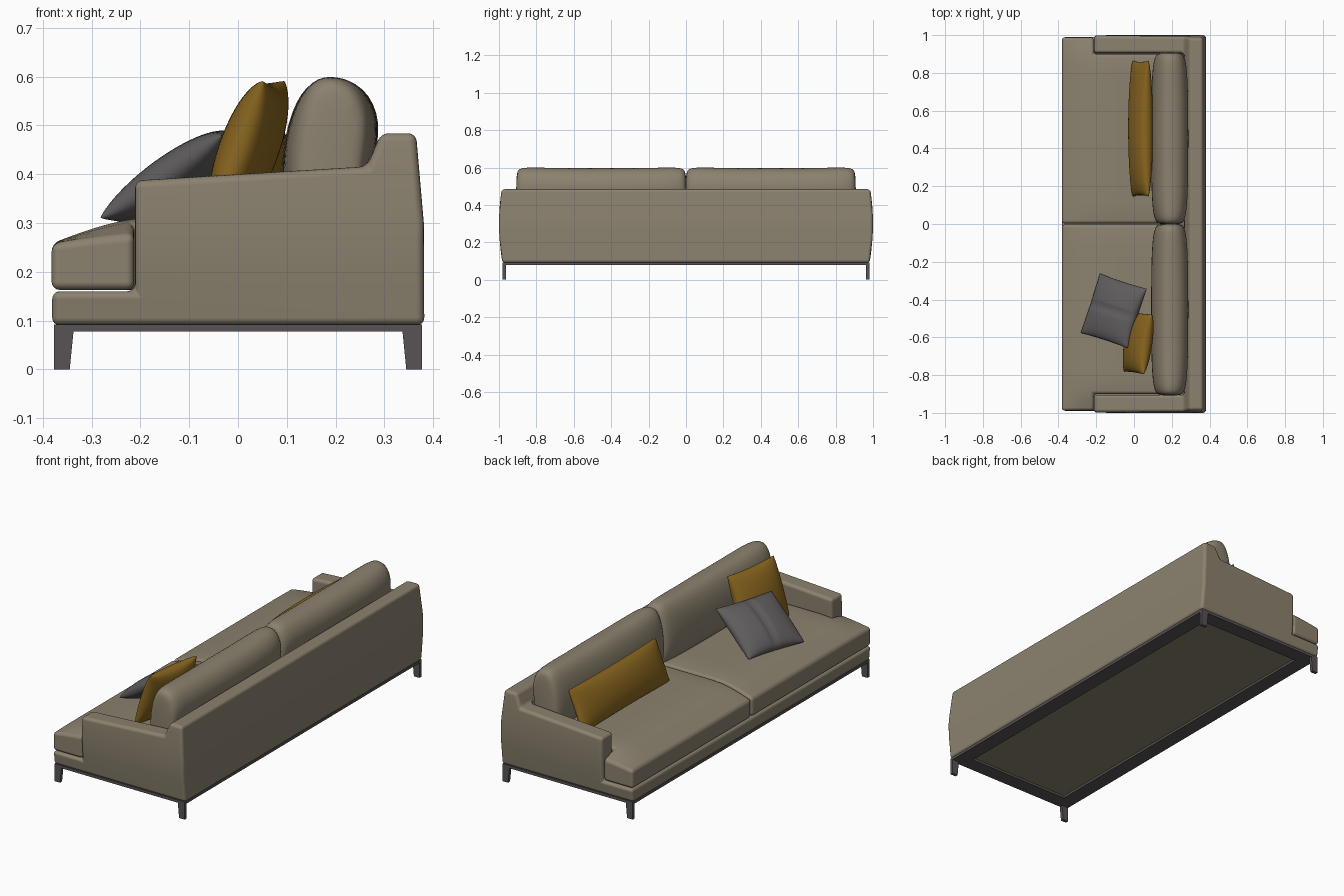
import bpy, bmesh, math
from mathutils import Vector, Matrix

if "Cube" in bpy.data.objects:
    bpy.data.objects.remove(bpy.data.objects["Cube"])


def material(name, rgb):
    m = bpy.data.materials.new(name)
    m.diffuse_color = (*rgb, 1)
    m.use_nodes = True
    m.node_tree.nodes["Principled BSDF"].inputs["Base Color"].default_value = m.diffuse_color
    return m


BEIGE = material("beige fabric", (0.26, 0.222, 0.158))
MUSTARD = material("mustard fabric", (0.26, 0.135, 0.014))
GREY = material("grey fabric", (0.115, 0.106, 0.109))
DARK = material("dark frame", (0.098, 0.086, 0.09))


def finish(name, bm, mat, smooth=True, bevel=0, subsurf=0, matrix=None):
    bmesh.ops.recalc_face_normals(bm, faces=bm.faces)
    for f in bm.faces:
        f.smooth = smooth
    me = bpy.data.meshes.new(name)
    bm.to_mesh(me)
    bm.free()
    me.materials.append(mat)
    ob = bpy.data.objects.new(name, me)
    bpy.context.collection.objects.link(ob)
    if matrix:
        ob.matrix_world = matrix
    if bevel:
        mod = ob.modifiers.new("bevel", 'BEVEL')
        mod.width, mod.segments = bevel, 4
        mod.limit_method, mod.angle_limit = 'ANGLE', math.radians(35)
        mod.harden_normals = True
    if subsurf:
        mod = ob.modifiers.new("subsurf", 'SUBSURF')
        mod.levels = mod.render_levels = subsurf
    return ob


def box(name, lo, hi, mat, taper=0):
    # box with an optional inward taper of the foot along x
    bm = bmesh.new()
    bmesh.ops.create_cube(bm, size=1)
    for v in bm.verts:
        low = v.co.z < 0
        v.co = Vector([lo[k] + (v.co[k] + 0.5) * (hi[k] - lo[k]) for k in range(3)])
        if low and abs(v.co.x) < 0.36:
            v.co.x += math.copysign(taper, v.co.x)
    return finish(name, bm, mat, smooth=False)


# sofa body: base, arms and back in one shell, from a side profile
P = [(-0.381, 0.09), (-0.381, 0.16), (-0.211, 0.16), (-0.211, 0.387), (0.265, 0.416),
     (0.293, 0.484), (0.365, 0.484), (0.381, 0.3), (0.382, 0.09), (0.265, 0.16)]
ARM = list(range(9))
MID = [0, 1, 2, 9, 4, 5, 6, 7, 8]
bm = bmesh.new()
rows = [[bm.verts.new((x, y, z)) for x, z in P] for y in (-1, -0.905, 0.905, 1)]
for s, loop in enumerate((ARM, MID, ARM)):
    for a, b in zip(loop, loop[1:] + loop[:1]):
        bm.faces.new((rows[s][a], rows[s][b], rows[s + 1][b], rows[s + 1][a]))
for s in (0, 3):
    bm.faces.new([rows[s][i] for i in ARM])
for s in (1, 2):
    bm.faces.new([rows[s][i] for i in (2, 3, 4, 9)])
bmesh.ops.delete(bm, geom=[v for v in bm.verts if not v.link_faces], context='VERTS')
for z in (0.21, 0.26, 0.34, 0.45):
    bmesh.ops.bisect_plane(bm, geom=bm.verts[:] + bm.edges[:] + bm.faces[:],
                           plane_co=(0, 0, z), plane_no=(0, 0, 1))
for v in bm.verts:  # bulging arm sides
    if abs(v.co.y) > 0.95:
        v.co.y = math.copysign(0.982 + 0.018 * math.sin(math.pi * (v.co.z - 0.09) / 0.42), v.co.y)
finish("sofa_body", bm, BEIGE, bevel=0.016)


def ease(d, w):
    return math.sin(min(1, max(0, d / w)) * math.pi / 2)


# seat cushions: L-shaped, crowned tops, wrapping the arm fronts
def seat_cushion(name, side):
    xs = [-0.382 + 0.169 * i / 6 for i in range(7)] + [-0.213 + 0.475 * i / 8 for i in range(1, 9)]
    ys = [0.003 + 0.897 * i / 16 for i in range(17)] + [0.93, 0.96, 0.988]
    bm = bmesh.new()
    cache = {}

    def vert(i, j, k):
        if (i, j, k) not in cache:
            x, y, z = xs[i], ys[j], 0.163
            if k:
                crown = ease(x + 0.382, 0.22) * (0.35 + 0.65 * ease(0.988 - y, 0.15))
                z = 0.258 + 0.054 * crown * (0.85 + 0.15 * ease(y, 0.08))
            cache[i, j, k] = bm.verts.new((x, side * y, z))
        return cache[i, j, k]

    cells = {(i, j) for i in range(len(xs) - 1) for j in range(len(ys) - 1) if i < 6 or j < 16}
    for i, j in cells:
        ring = [(i, j), (i + 1, j), (i + 1, j + 1), (i, j + 1)]
        for k in (0, 1):
            bm.faces.new([vert(a, b, k) for a, b in ring])
        near = [(i, j - 1), (i + 1, j), (i, j + 1), (i - 1, j)]
        for n in range(4):
            if near[n] not in cells:
                a, b = ring[n], ring[(n + 1) % 4]
                bm.faces.new((vert(*a, 0), vert(*b, 0), vert(*b, 1), vert(*a, 1)))
    finish(name, bm, BEIGE, bevel=0.016)


# back cushions: side profile lofted along y with narrowed ends
BACK = [(0.10, 0.28), (0.085, 0.42), (0.11, 0.54), (0.15, 0.598), (0.2, 0.604),
        (0.26, 0.585), (0.295, 0.51), (0.275, 0.42), (0.26, 0.28)]
LOFT = [(1, 0.55, 0.9), (0.965, 0.78, 0.985), (0.85, 0.92, 1), (0.6, 0.99, 0.992), (0.3, 1, 0.985)]


def back_cushion(name, side):
    bm = bmesh.new()
    secs = [(-t, a, b) for t, a, b in LOFT] + [(0, 1.02, 0.99)] + LOFT[::-1]
    loops = []
    for t, sx, sz in secs:
        y = side * (0.453 + 0.456 * t)
        loops.append([bm.verts.new((0.19 + (x - 0.19) * sx, y, 0.28 + (z - 0.28) * sz)) for x, z in BACK])
    n = len(BACK)
    for a, b in zip(loops, loops[1:]):
        for i in range(n):
            bm.faces.new((a[i], a[(i + 1) % n], b[(i + 1) % n], b[i]))
    bm.faces.new(loops[0])
    bm.faces.new(loops[-1])
    finish(name, bm, BEIGE, subsurf=2)


for side, label in ((-1, "left"), (1, "right")):
    seat_cushion(label + "_seat_cushion", side)
    back_cushion(label + "_back_cushion", side)


# loose pillows: two puffed sheets sharing a rim, leaning back
def pillow(name, w, h, t, loc, yaw, lean, mat, crease=0):
    bm = bmesh.new()
    for s in (-1, 1):
        verts = bmesh.ops.create_grid(bm, x_segments=28, y_segments=28, size=1)["verts"]
        for v in verts:
            u, q = (math.sin(c * math.pi / 2) for c in v.co.xy)
            puff = max(0, (1 - u * u) * (1 - q * q)) ** 0.42
            puff *= 1 - crease * math.exp(-(u / 0.07) ** 2)
            v.co = (w / 2 * u * (1 - 0.02 * (1 - q * q)),
                    h / 2 * q * (1 - 0.05 * (1 - u * u)), s * t / 2 * puff)
    bmesh.ops.remove_doubles(bm, verts=bm.verts, dist=0.0002)
    yaw, lean = math.radians(yaw), math.radians(lean)
    W = Vector((math.sin(yaw), math.cos(yaw), 0))
    H = Vector((math.cos(yaw) * math.cos(lean), -math.sin(yaw) * math.cos(lean), math.sin(lean)))
    m = Matrix((W, H, W.cross(H))).transposed().to_4x4()
    m.translation = loc
    finish(name, bm, mat, matrix=m)


pillow("long_mustard_pillow", 0.72, 0.22, 0.11, (0.035, 0.505, 0.41), 0, 68, MUSTARD)
pillow("square_mustard_pillow", 0.32, 0.30, 0.115, (0.022, -0.63, 0.45), 8, 70, MUSTARD)
pillow("square_grey_pillow", 0.33, 0.31, 0.11, (-0.107, -0.46, 0.395), 18, 33, GREY, crease=0.25)

# metal frame under the base, open in the middle
for s, label in ((-1, "front"), (1, "back")):
    x = sorted((s * 0.377, s * 0.297))
    box(label + "_rail", (x[0], -0.98, 0.078), (x[1], 0.98, 0.092), DARK)
    y = sorted((s * 0.98, s * 0.90))
    box(("left" if s < 0 else "right") + "_rail", (-0.297, y[0], 0.078), (0.297, y[1], 0.092), DARK)
    # flat tapered legs
    for t, end in ((-1, "left"), (1, "right")):
        x = sorted((s * 0.377, s * 0.337))
        y = sorted((t * 0.98, t * 0.963))
        box(f"{label}_{end}_leg", (x[0], y[0], 0), (x[1], y[1], 0.08), DARK, taper=0.008)
